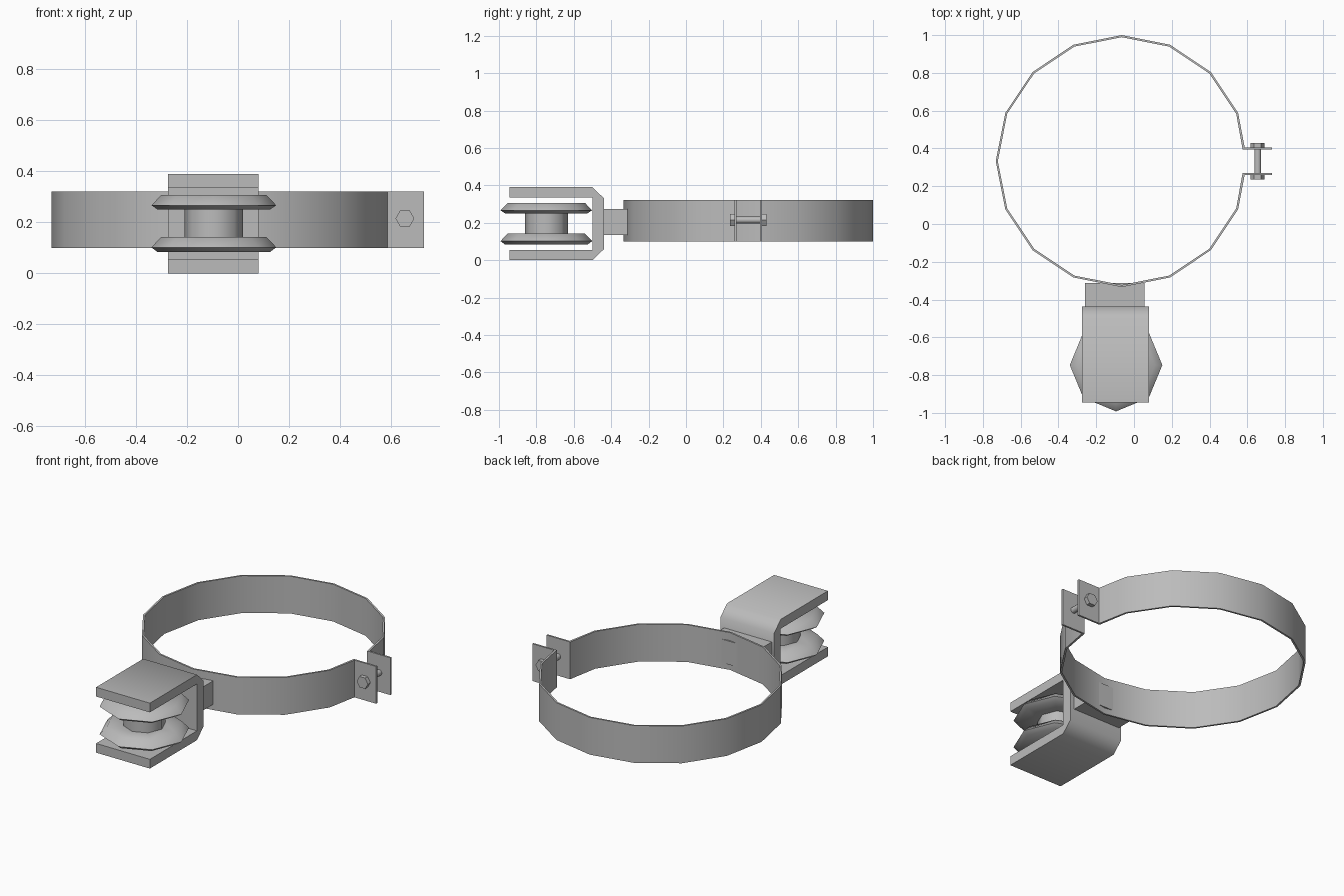
import bpy, bmesh
from math import cos, sin, pi, radians
from mathutils import Matrix, Vector

if "Cube" in bpy.data.objects:
    bpy.data.objects.remove(bpy.data.objects["Cube"], do_unlink=True)

steel = bpy.data.materials.new("grey_metal")
steel.use_nodes = True
GREY = (0.5, 0.5, 0.5, 1)
steel.diffuse_color = GREY
steel.node_tree.nodes["Principled BSDF"].inputs["Base Color"].default_value = GREY


def finish(name, bm, angle=30):
    bmesh.ops.recalc_face_normals(bm, faces=bm.faces)
    mesh = bpy.data.meshes.new(name)
    bm.to_mesh(mesh)
    bm.free()
    obj = bpy.data.objects.new(name, mesh)
    bpy.context.collection.objects.link(obj)
    mesh.materials.append(steel)
    bpy.ops.object.select_all(action='DESELECT')
    obj.select_set(True)
    bpy.context.view_layer.objects.active = obj
    bpy.ops.object.shade_smooth_by_angle(angle=radians(angle))
    return obj


def extrude(name, points, depth, angle=30):
    """Close a planar outline and extrude it along a vector."""
    bm = bmesh.new()
    face = bm.faces.new([bm.verts.new(p) for p in points])
    out = bmesh.ops.extrude_face_region(bm, geom=[face])
    moved = [v for v in out["geom"] if isinstance(v, bmesh.types.BMVert)]
    bmesh.ops.translate(bm, verts=moved, vec=depth)
    return finish(name, bm, angle)


def lathe(name, profile, centre, sides, angle=50):
    """Spin a (radius, z) profile round a vertical axis, with capped ends."""
    bm = bmesh.new()
    rings = [[bm.verts.new((centre[0] + r * cos(2 * pi * i / sides),
                            centre[1] + r * sin(2 * pi * i / sides), z))
              for i in range(sides)] for r, z in profile]
    for a, b in zip(rings, rings[1:]):
        for i in range(sides):
            j = (i + 1) % sides
            bm.faces.new((a[i], a[j], b[j], b[i]))
    bm.faces.new(rings[0])
    bm.faces.new(rings[-1])
    return finish(name, bm, angle)


def rod(name, radius, sides, y0, y1):
    """Bolt part lying along y."""
    pts = [(0.655 + radius * cos(2 * pi * i / sides), y0,
            0.215 + radius * sin(2 * pi * i / sides)) for i in range(sides)]
    return extrude(name, pts, (0, y1 - y0, 0), 50)


# Open clamp band with two bent-out ears
CX, CY, R, WALL = -0.065, 0.333, 0.667, 0.011
EAR, EAR_X, TIP_X = 0.073, 0.586, 0.73


def band_path(inset):
    r = R - inset
    arc = [(CX + r * cos(2 * pi * i / 16), CY + r * sin(2 * pi * i / 16))
           for i in range(1, 16)]
    e, x = EAR - inset, EAR_X - inset
    return ([(TIP_X, CY + e), (x, CY + e)] + arc
            + [(x, CY - e), (TIP_X, CY - e)])


outline = band_path(0) + band_path(WALL)[::-1]
extrude("clamp_band", [(x, y, 0.1) for x, y in outline], (0, 0, 0.222))

# Clamping bolt through the ears
rod("bolt_shaft", 0.018, 12, 0.25, 0.42)
rod("bolt_head", 0.037, 6, 0.236, 0.262)
rod("bolt_nut", 0.037, 6, 0.404, 0.43)

# Block joining band and bracket
extrude("connector_block", [(-0.26, -0.44, 0.135), (0.055, -0.44, 0.135),
                            (0.055, -0.44, 0.275), (-0.26, -0.44, 0.275)],
        (0, 0.127, 0))

# U-shaped bracket: upper half of the outline mirrored about its mid height
MID = 0.195
half = [(-0.5, 0.14), (-0.945, 0.14), (-0.945, MID), (-0.5, MID), (-0.438, 0.135)]
section = [(y, MID + h) for y, h in half] + [(y, MID - h) for y, h in half[::-1]]
extrude("u_bracket", [(-0.275, y, z) for y, z in section], (0.355, 0, 0), 50)

# Eight-sided spool: two flanged discs on a hub
SPOOL = (-0.095, -0.747)
lathe("spool", [(0.22, 0.083), (0.245, 0.102), (0.206, 0.143), (0.115, 0.143),
                (0.115, 0.25), (0.22, 0.25), (0.245, 0.267), (0.206, 0.307)],
      SPOOL, 8)
